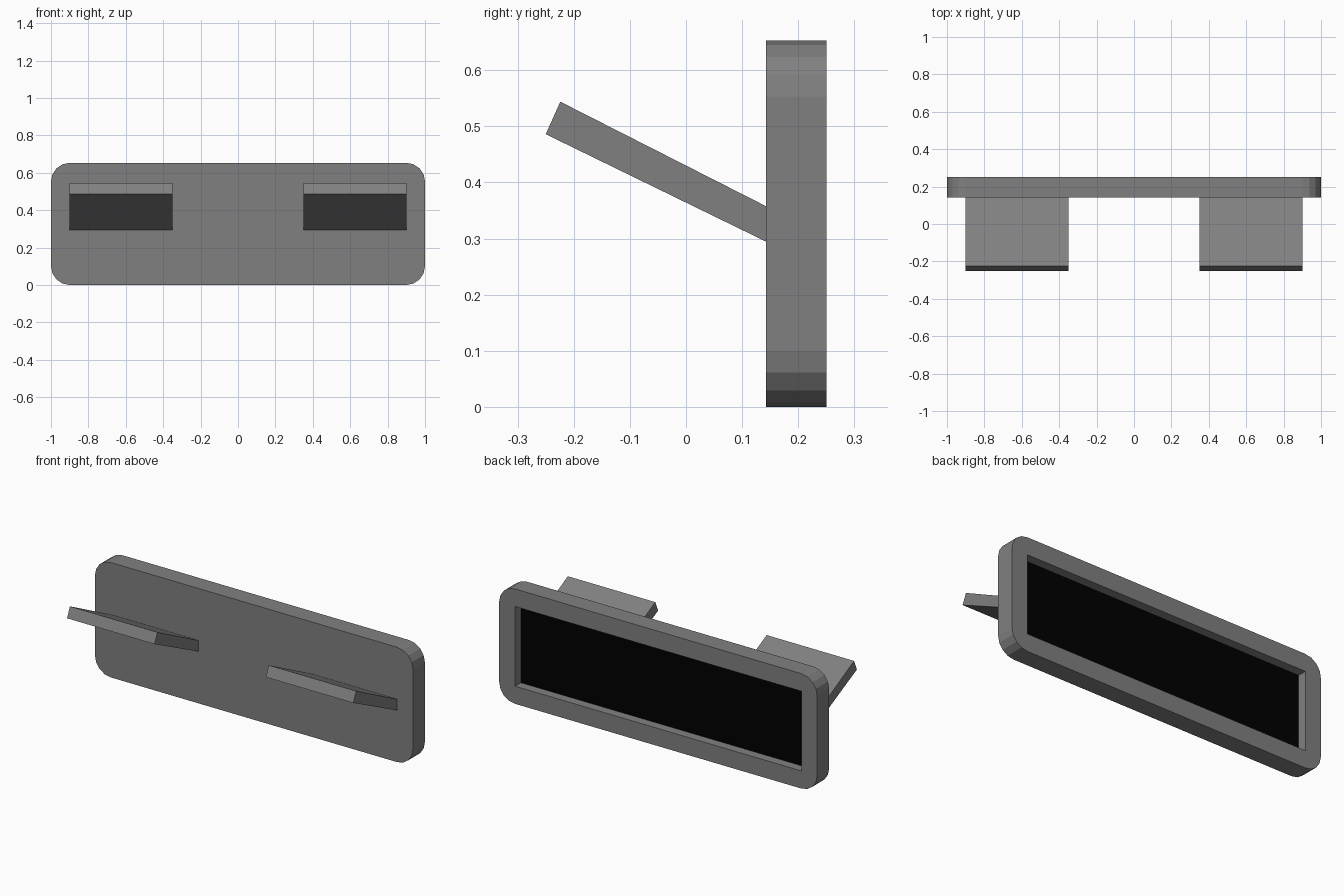
import bpy, bmesh
from math import sin, cos, pi

if "Cube" in bpy.data.objects:
    bpy.data.objects.remove(bpy.data.objects["Cube"])

W, H, R, SEG = 1.0, 0.653, 0.1, 4            # half width, height, corner radius, corner steps
FRONT, BACK, FLOOR = 0.143, 0.25, 0.197      # y of front face, back rim, recess floor


def make_material(name, value):
    mat = bpy.data.materials.new(name)
    mat.diffuse_color = (value, value, value, 1)
    mat.use_nodes = True
    mat.node_tree.nodes["Principled BSDF"].inputs["Base Color"].default_value = mat.diffuse_color
    return mat


def make_object(name, bm, material):
    bmesh.ops.recalc_face_normals(bm, faces=bm.faces)
    mesh = bpy.data.meshes.new(name)
    bm.to_mesh(mesh)
    bm.free()
    obj = bpy.data.objects.new(name, mesh)
    bpy.context.collection.objects.link(obj)
    mesh.materials.append(material)
    return obj


dark_grey = make_material("dark_grey", 0.216)
black = make_material("black", 0.0)

# Corner centres, which are also the corners of the back recess
corners = [(W - R, H - R), (R - W, H - R), (R - W, R), (W - R, R)]

# Rounded frame: front face, side walls, back rim and recess walls
bm = bmesh.new()
outline = []
for i, (cx, cz) in enumerate(corners):
    for s in range(SEG + 1):
        a = (i + s / SEG) * pi / 2
        outline.append((cx + R * cos(a), cz + R * sin(a)))
front = [bm.verts.new((x, FRONT, z)) for x, z in outline]
back = [bm.verts.new((x, BACK, z)) for x, z in outline]
rim = [bm.verts.new((x, BACK, z)) for x, z in corners]
deep = [bm.verts.new((x, FLOOR, z)) for x, z in corners]
bm.faces.new(front)
n = len(outline)
for k in range(n):
    j = (k + 1) % n
    bm.faces.new((front[k], front[j], back[j], back[k]))
    c, d = k // (SEG + 1), j // (SEG + 1)
    if c == d:
        bm.faces.new((back[k], back[j], rim[c]))
    else:
        bm.faces.new((back[k], back[j], rim[d], rim[c]))
        bm.faces.new((rim[c], rim[d], deep[d], deep[c]))
bm.faces.new(deep)
make_object("frame", bm, dark_grey)

# Black panel lying on the recess floor
bm = bmesh.new()
bm.faces.new([bm.verts.new((x, FLOOR + 0.001, z)) for x, z in reversed(corners)])
panel = make_object("back_panel", bm, black)
if panel.data.polygons[0].normal.y < 0:
    panel.data.flip_normals()

# Two slanted support tabs on the front
profile = [(0.15, 0.291), (0.15, 0.354), (-0.224, 0.544), (-0.25, 0.486)]
for side, name in ((-1, "left_tab"), (1, "right_tab")):
    bm = bmesh.new()
    face = bm.faces.new([bm.verts.new((side * 0.35, y, z)) for y, z in profile])
    new = bmesh.ops.extrude_face_region(bm, geom=[face], use_keep_orig=True)["geom"]
    verts = [v for v in new if isinstance(v, bmesh.types.BMVert)]
    bmesh.ops.translate(bm, verts=verts, vec=(side * 0.55, 0, 0))
    make_object(name, bm, dark_grey)
